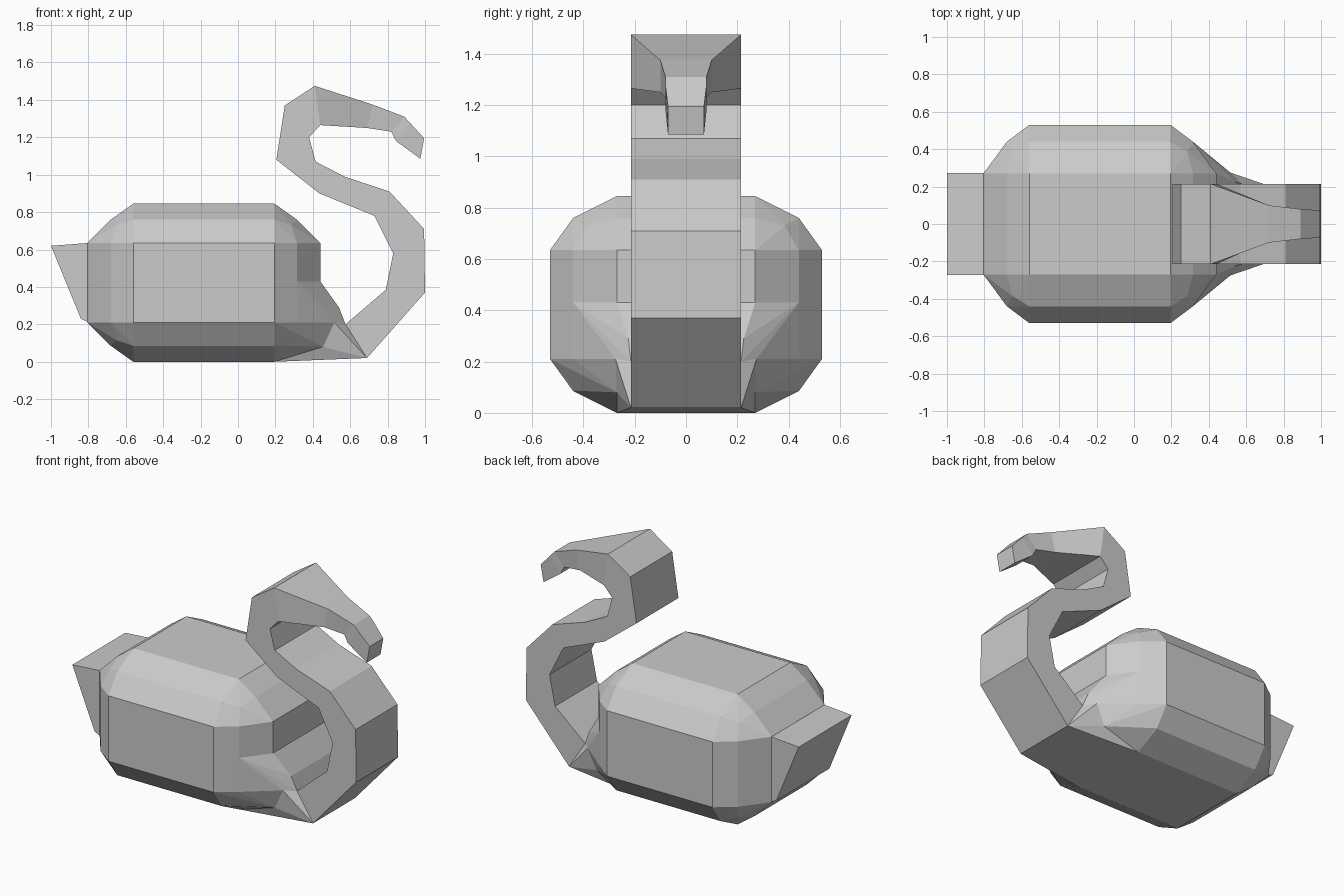
import bpy, bmesh

if "Cube" in bpy.data.objects:
    bpy.data.objects.remove(bpy.data.objects["Cube"])


def finish(name, bm):
    bmesh.ops.recalc_face_normals(bm, faces=bm.faces)
    mesh = bpy.data.meshes.new(name)
    bm.to_mesh(mesh)
    bm.free()
    obj = bpy.data.objects.new(name, mesh)
    bpy.context.collection.objects.link(obj)
    return obj


def hull(name, points):
    """Convex part from points given for +y, mirrored to -y."""
    bm = bmesh.new()
    for x, y, z in points:
        for s in (1, -1):
            bm.verts.new((x, s * y, z))
    res = bmesh.ops.convex_hull(bm, input=bm.verts)
    loose = [v for v in bm.verts if not v.link_faces]
    bmesh.ops.delete(bm, geom=loose, context='VERTS')
    bmesh.ops.dissolve_limit(bm, angle_limit=0.02, verts=bm.verts, edges=bm.edges)
    return finish(name, bm)


def loft(name, sections):
    """Box-section tube: each section is outer xz, inner xz, half width."""
    bm = bmesh.new()
    rings = []
    for (ax, az), (bx, bz), w in sections:
        rings.append([bm.verts.new(p) for p in
                      ((ax, -w, az), (ax, w, az), (bx, w, bz), (bx, -w, bz))])
    for r0, r1 in zip(rings, rings[1:]):
        for i in range(4):
            j = (i + 1) % 4
            bm.faces.new((r0[i], r0[j], r1[j], r1[i]))
    bm.faces.new(rings[0])
    bm.faces.new(rings[-1])
    return finish(name, bm)


# Body: faceted rounded box, one corner mirrored about its centre
CX, CZ = -0.1825, 0.4225
corner = [(.3775, .27, .4225), (.3775, .53, .2125), (.6225, .27, .2125),
          (.4975, .27, .3375), (.3775, .44, .3375), (.4975, .44, .2125),
          (.4675, .385, .3075)]
hull("body", [(CX + sx * x, y, CZ + sz * z)
              for x, y, z in corner for sx in (1, -1) for sz in (1, -1)])

# Breast bulging forward to the neck
hull("breast", [(.195, .53, .43), (.195, .53, .21), (.195, .44, .087), (.195, .27, 0),
                (.315, .44, .43), (.44, .27, .43), (.315, .44, .21),
                (.54, .225, .29), (.515, .275, .21), (.575, .215, .2),
                (.455, .27, .08), (.29, .385, .11)])

# Wedge joining the breast to the foot of the neck
hull("neck_root", [(.515, .275, .21), (.575, .215, .2), (.69, .215, .02),
                   (.455, .27, .08), (.195, .27, 0), (.195, .2, .2)])

# Tail wedge
hull("tail", [(-1, .272, .62), (-.80, .272, .635), (-.80, .272, .21), (-.84, .272, .23)])

# Curved neck with head and beak
N = 0.215
loft("neck_and_head", [
    ((.69, .02), (.575, .2), N),
    ((1, .37), (.79, .385), N),
    ((.995, .71), (.83, .58), N),
    ((.81, .91), (.73, .78), N),
    ((.57, .99), (.435, .9), N),
    ((.415, 1.07), (.205, 1.08), N),
    ((.38, 1.2), (.25, 1.37), N),
    ((.44, 1.265), (.41, 1.475), N),
    ((.69, 1.25), (.72, 1.375), .10),
    ((.82, 1.23), (.89, 1.31), .08),
    ((.845, 1.18), (.92, 1.277), .08),
    ((.975, 1.085), (.995, 1.195), .07)])
